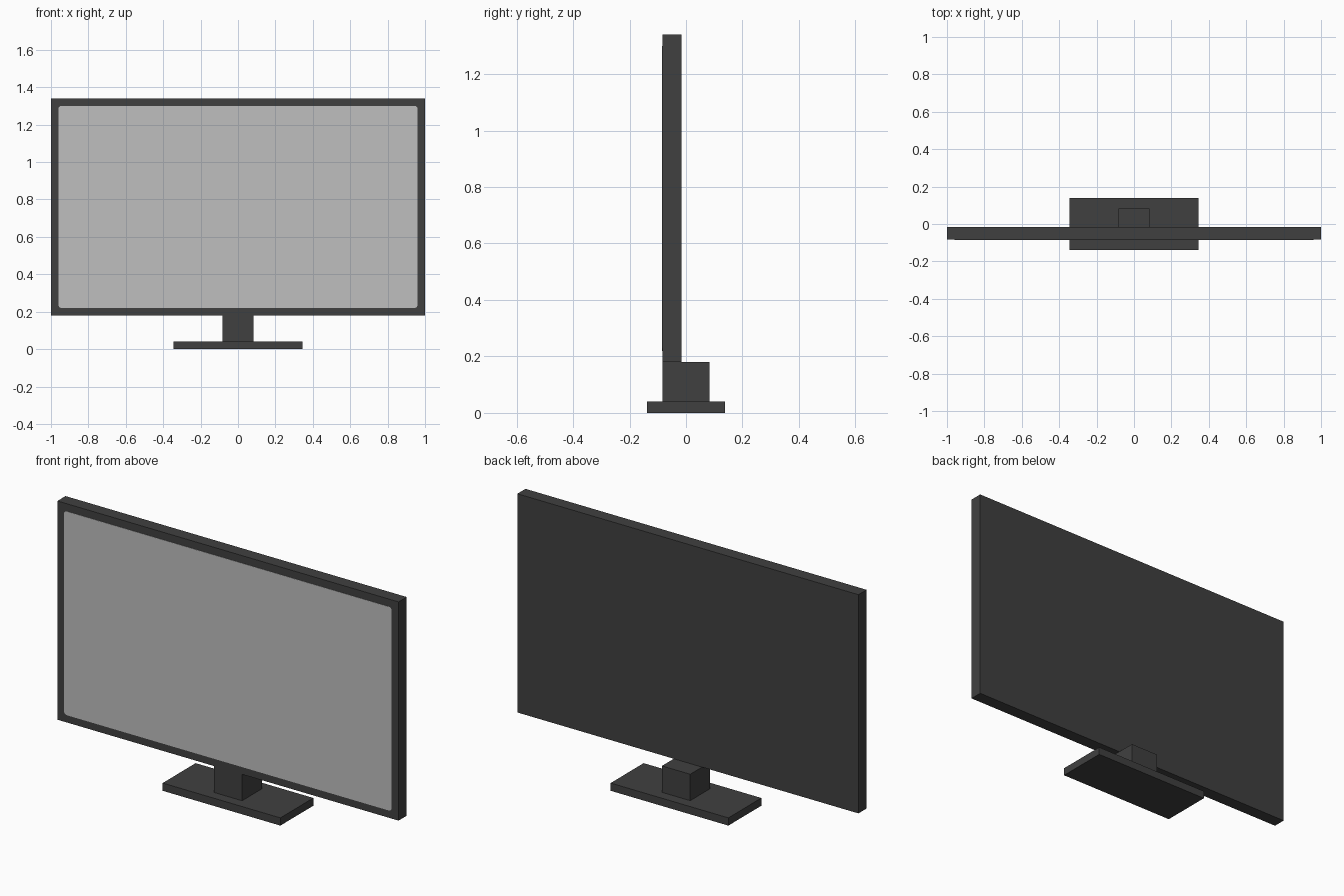
import bpy
import bmesh

cube = bpy.data.objects.get("Cube")
if cube:
    bpy.data.objects.remove(cube, do_unlink=True)


def material(name, value):
    mat = bpy.data.materials.new(name)
    mat.use_nodes = True
    colour = (value, value, value, 1)
    mat.diffuse_color = colour
    mat.node_tree.nodes["Principled BSDF"].inputs["Base Color"].default_value = colour
    return mat


def box(name, low, high, mat, corner_radius=0):
    """Box between two corners; optionally round its four front-to-back edges."""
    bm = bmesh.new()
    bmesh.ops.create_cube(bm, size=1)
    for v in bm.verts:
        v.co = [(a + b) / 2 + c * (b - a) for a, b, c in zip(low, high, v.co)]
    if corner_radius:
        edges = [e for e in bm.edges
                 if abs(e.verts[0].co.x - e.verts[1].co.x) < 1e-5
                 and abs(e.verts[0].co.z - e.verts[1].co.z) < 1e-5]
        bmesh.ops.bevel(bm, geom=edges, offset=corner_radius, segments=4,
                        profile=0.5, affect='EDGES')
    mesh = bpy.data.meshes.new(name)
    bm.to_mesh(mesh)
    bm.free()
    mesh.materials.append(mat)
    obj = bpy.data.objects.new(name, mesh)
    bpy.context.collection.objects.link(obj)
    return obj


dark = material("dark grey plastic", 0.051)
light = material("light grey screen", 0.52)

# Stand
box("base", (-0.345, -0.138, 0), (0.345, 0.138, 0.041), dark)
box("neck", (-0.083, -0.084, 0.041), (0.083, 0.083, 0.181), dark)

# Display panel and its thin rounded screen plate
box("panel", (-1, -0.084, 0.181), (1, -0.016, 1.34), dark)
box("screen", (-0.96, -0.0855, 0.22), (0.96, -0.08, 1.3), light, 0.016)
